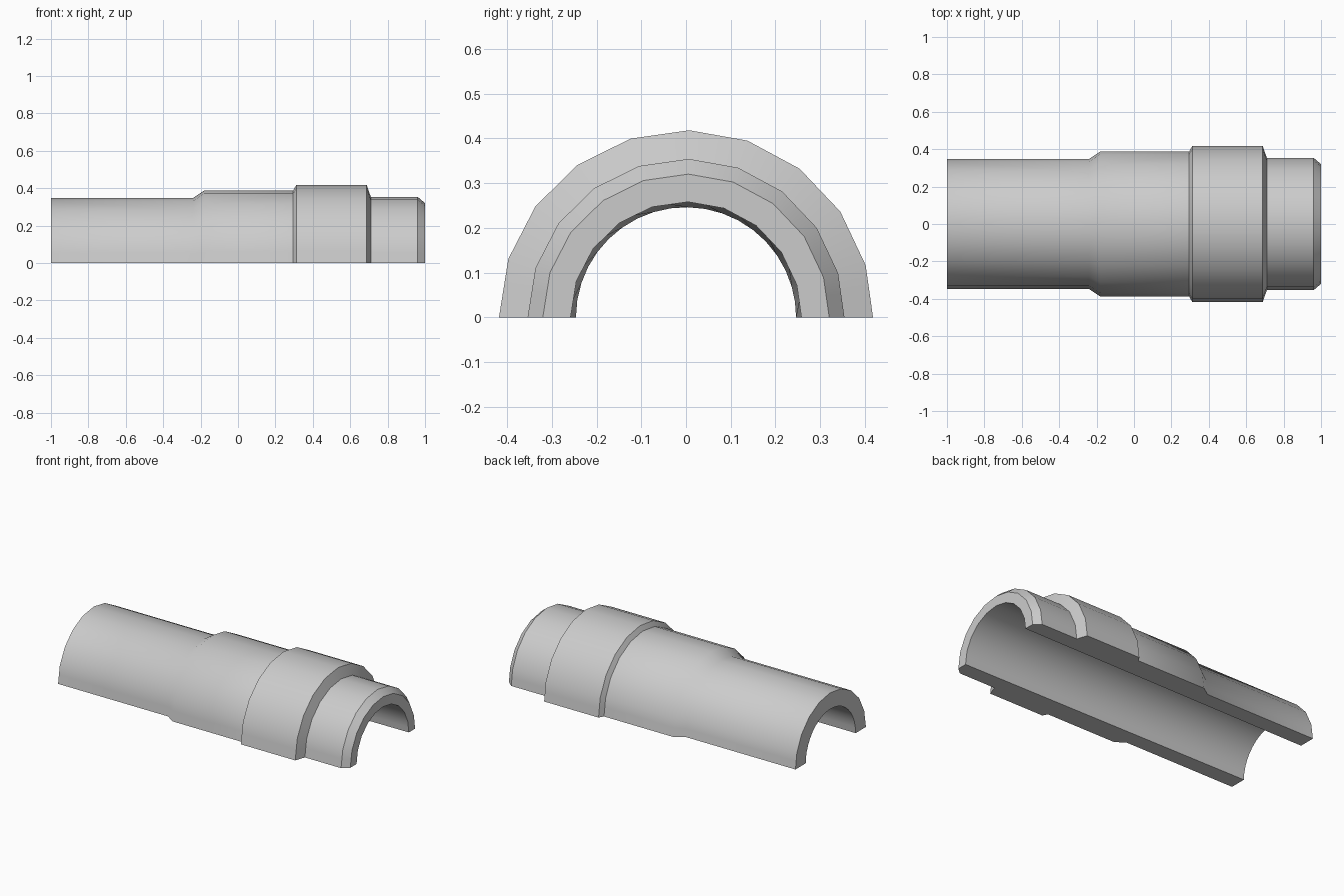
import bpy, bmesh, math

cube = bpy.data.objects.get("Cube")
if cube:
    bpy.data.objects.remove(cube, do_unlink=True)

grey = bpy.data.materials.new("light_grey")
grey.use_nodes = True
colour = (0.6, 0.6, 0.6, 1)
grey.diffuse_color = colour
grey.node_tree.nodes["Principled BSDF"].inputs["Base Color"].default_value = colour

# Closed wall section as (x, radius): outer steps, front rim, then the bore
OUTER = [(-1, .348), (-.24, .348), (-.18, .388), (.295, .388), (.312, .418),
         (.688, .418), (.71, .354), (.96, .354), (1, .32)]
BORE = [(1, .258), (-1, .246)]
SECTION = OUTER + BORE

# Slightly uneven ten-sided half circle, with a midpoint on each side
angles = [math.radians(18.2 * i) for i in range(10)] + [math.pi]


def ring_points(x, r, round_ring):
    corners = [(-r * math.cos(a), r * math.sin(a)) for a in angles]
    points = []
    for i, (y, z) in enumerate(corners):
        points.append((x, y, z))
        if i + 1 < len(corners):
            y2, z2 = corners[i + 1]
            my, mz = (y + y2) / 2, (z + z2) / 2
            k = r / math.hypot(my, mz) if round_ring else 1
            points.append((x, my * k, mz * k))
    return points


# Half sleeve: rings bridged around the section, closed along both cut edges
bm = bmesh.new()
rings = []
for x, r in SECTION:
    round_ring = (x, r) == BORE[-1]
    rings.append([bm.verts.new(p) for p in ring_points(x, r, round_ring)])
for a, b in zip(rings, rings[1:] + rings[:1]):
    for i in range(len(a) - 1):
        bm.faces.new((a[i], a[i + 1], b[i + 1], b[i]))
bm.faces.new([ring[0] for ring in rings])
bm.faces.new([ring[-1] for ring in rings])
bmesh.ops.recalc_face_normals(bm, faces=bm.faces)

mesh = bpy.data.meshes.new("half_sleeve")
bm.to_mesh(mesh)
bm.free()
mesh.materials.append(grey)
sleeve = bpy.data.objects.new("half_sleeve", mesh)
bpy.context.collection.objects.link(sleeve)

# Smooth round walls with crisp step edges
bpy.ops.object.select_all(action='DESELECT')
sleeve.select_set(True)
bpy.context.view_layer.objects.active = sleeve
bpy.ops.object.shade_smooth_by_angle(angle=math.radians(36))
